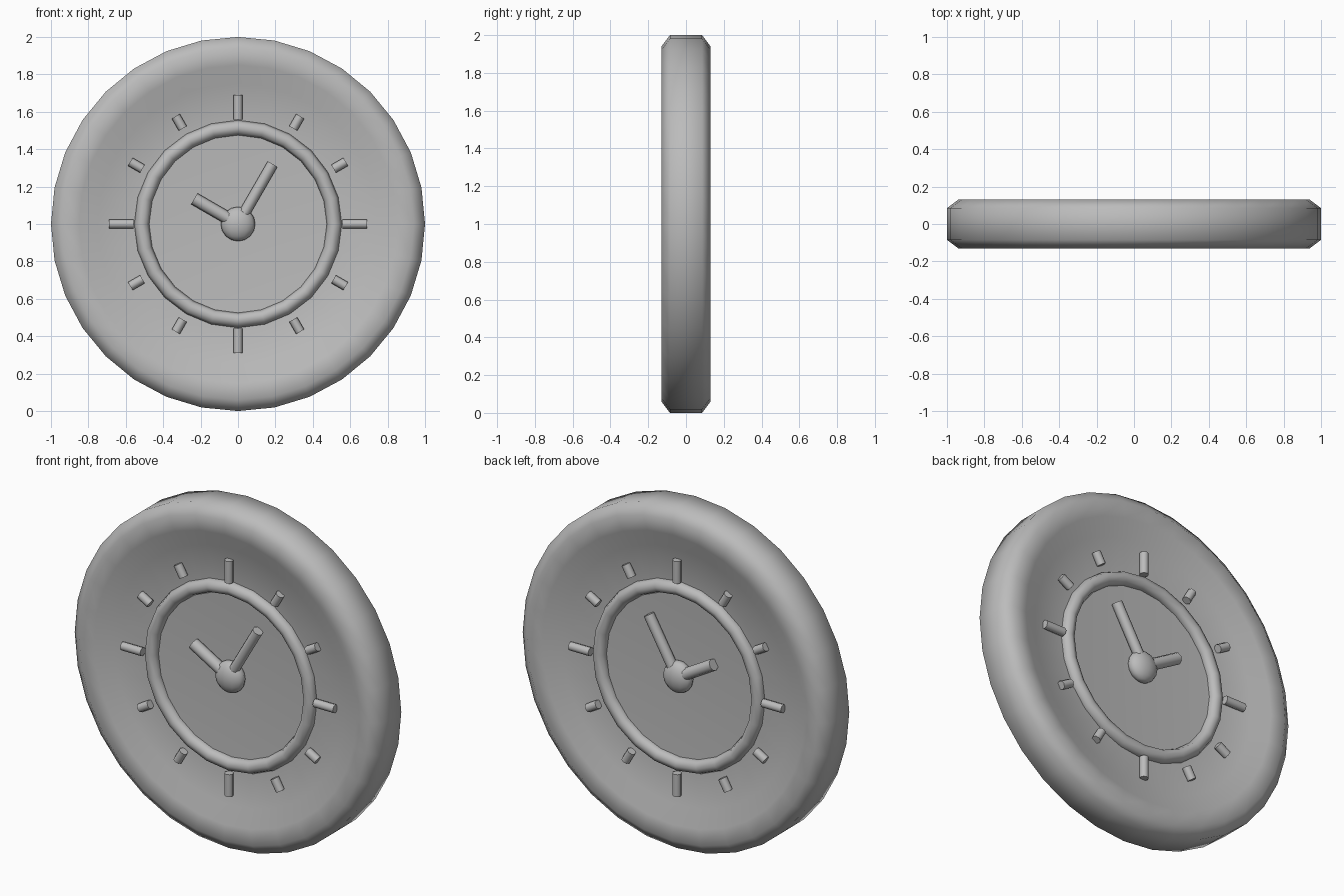
import bpy
import math
from mathutils import Vector

cube = bpy.data.objects.get("Cube")
if cube:
    bpy.data.objects.remove(cube, do_unlink=True)

grey = bpy.data.materials.new("plain grey")
grey.use_nodes = True
GREY = (0.5, 0.5, 0.5, 1)
grey.diffuse_color = GREY
grey.node_tree.nodes["Principled BSDF"].inputs["Base Color"].default_value = GREY

CENTRE = Vector((0, 0, 1))


def finish(name, angle=60):
    ob = bpy.context.object
    ob.name = name
    ob.data.materials.append(grey)
    bpy.ops.object.shade_smooth_by_angle(angle=math.radians(angle))
    return ob


def lathe(name, profile, steps):
    """Spin (radius, depth) points around the clock axis; end points sit on the axis."""
    verts, rings, faces = [], [], []
    for r, y in profile:
        count = 1 if r == 0 else steps
        rings.append([len(verts) + i % count for i in range(steps)])
        for i in range(count):
            a = math.tau * i / steps
            verts.append((r * math.sin(a), y, 1 + r * math.cos(a)))
    for lo, hi in zip(rings, rings[1:]):
        for i in range(steps):
            j = (i + 1) % steps
            face = dict.fromkeys((lo[i], lo[j], hi[j], hi[i]))
            faces.append(list(face))
    mesh = bpy.data.meshes.new(name)
    mesh.from_pydata(verts, [], faces)
    ob = bpy.data.objects.new(name, mesh)
    bpy.context.collection.objects.link(ob)
    bpy.ops.object.select_all(action="DESELECT")
    bpy.context.view_layer.objects.active = ob
    ob.select_set(True)
    return finish(name)


def bar(name, angle, start, end, radius, y):
    """Thin round bar lying on the dial, pointing out from the centre."""
    out = Vector((math.sin(angle), 0, math.cos(angle)))
    spot = CENTRE + out * (start + end) / 2 + Vector((0, y, 0))
    bpy.ops.mesh.primitive_cylinder_add(vertices=8, radius=radius, depth=end - start,
                                        location=spot, rotation=(0, angle, 0))
    return finish(name)


# Body: dished on both sides with a thick rounded rim
front = [(0, -0.05), (0.5, -0.055), (0.75, -0.075), (0.85, -0.12), (0.94, -0.13), (1, -0.085)]
back = [(r, -y) for r, y in reversed(front)]
lathe("clock_body", front + back, 32)

# Both sides carry the same dial
for side, s in (("front", -1), ("back", 1)):
    bpy.ops.mesh.primitive_torus_add(major_radius=0.515, minor_radius=0.04, major_segments=24,
                                     minor_segments=8, location=CENTRE + Vector((0, s * 0.06, 0)),
                                     rotation=(math.pi / 2, math.pi / 2, 0))
    finish(side + "_dial_ring")

    # Hour marks, longer at the quarters
    for hour in range(12):
        start, end = (0.56, 0.69) if hour % 3 == 0 else (0.59, 0.665)
        bar(f"{side}_hour_mark_{hour}", math.tau * hour / 12, start, end, 0.025, s * 0.083)

    # Hands
    bar(side + "_minute_hand", math.radians(30), 0, 0.37, 0.03, s * 0.08)
    bar(side + "_hour_hand", math.radians(-60), 0, 0.27, 0.034, s * 0.078)

    # Hub
    bpy.ops.mesh.primitive_uv_sphere_add(segments=12, ring_count=8, radius=0.092,
                                         location=CENTRE + Vector((0, s * 0.07, 0)))
    bpy.context.object.scale.y = 0.62
    finish(side + "_hub")
